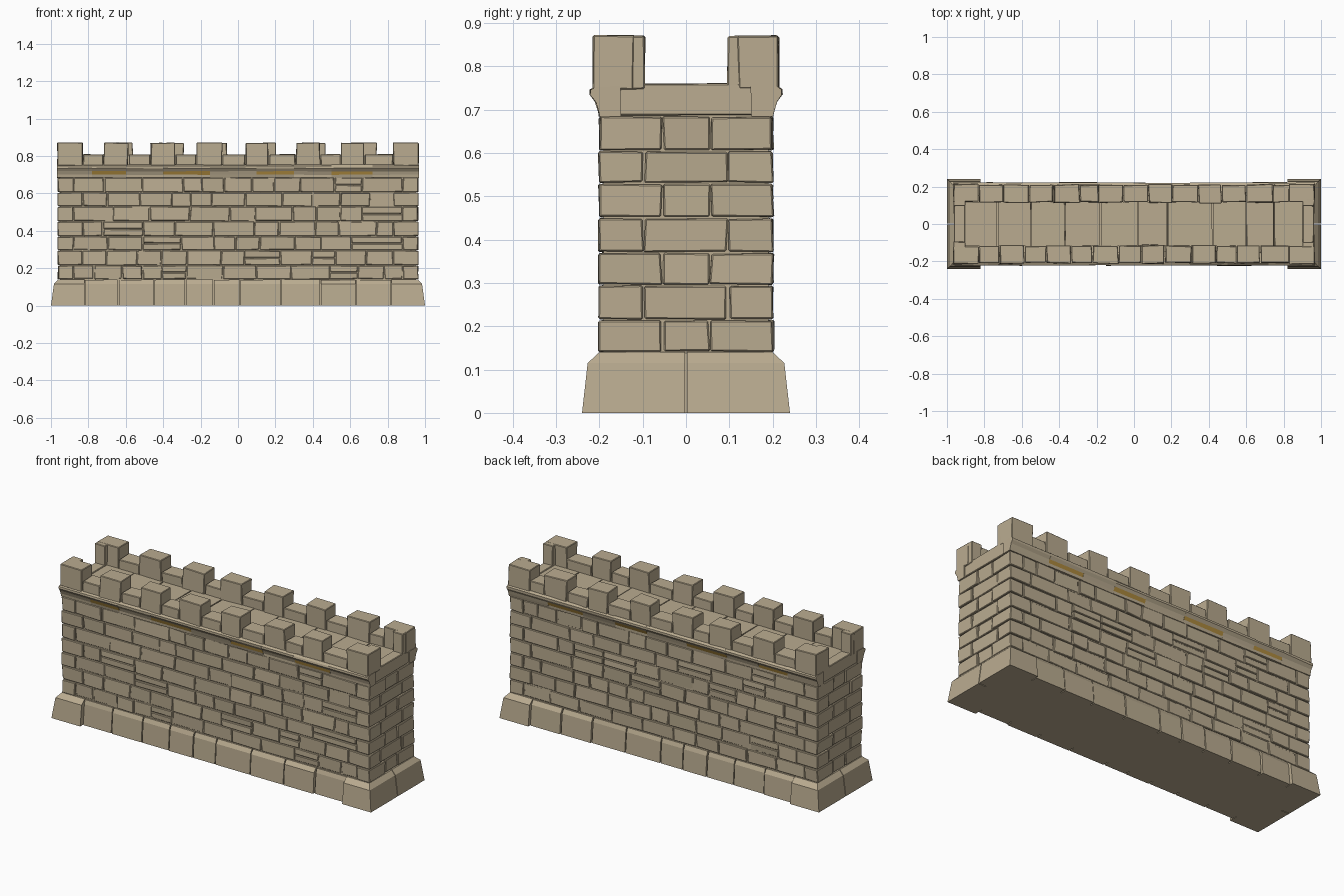
import bpy, bmesh, random
from mathutils import Vector

if "Cube" in bpy.data.objects:
    bpy.data.objects.remove(bpy.data.objects["Cube"])

random.seed(7)


def material(name, rgb):
    m = bpy.data.materials.new(name)
    m.diffuse_color = (*rgb, 1)
    m.use_nodes = True
    m.node_tree.nodes["Principled BSDF"].inputs["Base Color"].default_value = m.diffuse_color
    return m


stone = material("tan stone", (0.49, 0.41, 0.28))
ochre = material("ochre trim", (0.43, 0.26, 0.05))


def finish(bm, name, bevel=0.0):
    bmesh.ops.recalc_face_normals(bm, faces=bm.faces[:])
    me = bpy.data.meshes.new(name)
    bm.to_mesh(me)
    bm.free()
    ob = bpy.data.objects.new(name, me)
    bpy.context.collection.objects.link(ob)
    me.materials.append(stone)
    me.materials.append(ochre)
    if bevel:
        mod = ob.modifiers.new("chipped edges", 'BEVEL')
        mod.width = bevel
        mod.segments = 1
    return ob


def block(bm, x0, x1, y0, y1, z0, z1, jit=0.004, gap=0.002):
    """Roughly cut stone: a box with slightly shifted corners."""
    x0, x1 = sorted((x0, x1))
    y0, y1 = sorted((y0, y1))
    r = lambda: random.uniform(-jit, jit)
    vs = bmesh.ops.create_cube(bm, size=1)["verts"]
    for v in vs:
        c = v.co
        v.co = Vector(((x1 - gap if c.x > 0 else x0 + gap) + r(),
                       (y1 - gap if c.y > 0 else y0 + gap) + r(),
                       (z1 - gap if c.z > 0 else z0 + gap) + r() * 0.5))


def extrude_profile(bm, prof, x0, x1, side, jit=0.0, along='x', gold=()):
    """Sweep an (out, z) profile from x0 to x1; side mirrors it."""
    rings = []
    for t in (x0, x1):
        ring = []
        for i, (o, z) in enumerate(prof):
            j = random.uniform(-jit, jit) if z > 0.01 else 0
            o2 = side * (o + j)
            ring.append(bm.verts.new((t, o2, z + j * 0.5) if along == 'x' else (o2, t, z + j * 0.5)))
        rings.append(ring)
    n = len(prof)
    for i in range(n):
        k = (i + 1) % n
        f = bm.faces.new((rings[0][i], rings[0][k], rings[1][k], rings[1][i]))
        f.material_index = 1 if i in gold else 0
    bm.faces.new(rings[0])
    bm.faces.new(rings[1])


# solid core behind the stones
bm = bmesh.new()
block(bm, -0.952, 0.952, -0.19, 0.19, 0, 0.735, 0, 0)
finish(bm, "wall_core")

# sloped plinth course along the front and back
bm = bmesh.new()
cuts = [-0.82, -0.64, -0.45, -0.28, -0.13, 0.01, 0.23, 0.44, 0.63, 0.82]
for side in (-1, 1):
    for a, b in zip(cuts, cuts[1:]):
        o = random.uniform(0.215, 0.224)
        prof = [(0.1, 0), (o, 0), (o - 0.008, 0.115), (0.2, 0.138), (0.1, 0.138)]
        extrude_profile(bm, prof, a + 0.003, b - 0.003, side, 0.002)
finish(bm, "plinth_stones")

# large corner stones of the plinth
bm = bmesh.new()
for sx in (-1, 1):
    for sy in (-1, 1):
        rings = []
        for dx, dy, z in ((1.0, 0.24, 0), (0.984, 0.227, 0.115), (0.962, 0.2, 0.14)):
            rings.append([bm.verts.new((sx * x, sy * y, z)) for x, y in
                          ((0.82, 0.002), (dx, 0.002), (dx, dy), (0.82, dy))])
        for lo, hi in zip(rings, rings[1:]):
            for i in range(4):
                k = (i + 1) % 4
                bm.faces.new((lo[i], lo[k], hi[k], hi[i]))
        bm.faces.new(rings[0])
        bm.faces.new(rings[-1])
finish(bm, "plinth_corners")

# seven courses: corner quoins, end stones and face stones
levels = [0.14, 0.215, 0.295, 0.37, 0.45, 0.53, 0.605, 0.685]
quoins, ends, faces = bmesh.new(), bmesh.new(), bmesh.new()
for c, (z0, z1) in enumerate(zip(levels, levels[1:])):
    qx, qy = ((0.88, 0.055), (0.83, 0.097))[c % 2]
    for sx in (-1, 1):
        for sy in (-1, 1):
            block(quoins, sx * qx, sx * 0.965, sy * qy, sy * 0.202, z0, z1, 0.003)
        block(ends, sx * 0.88, sx * 0.961, -qy, qy, z0, z1, 0.003)
    for sy in (-1, 1):
        x = -qx
        while x < qx - 0.001:
            w = random.uniform(0.1, 0.22)
            nx = x + w if x + w < qx - 0.08 else qx
            out = random.uniform(0.195, 0.203)
            if random.random() < 0.12 and nx - x > 0.12:   # split into two thin stones
                zm = (z0 + z1) / 2
                block(faces, x, nx, sy * 0.15, sy * out, z0, zm, 0.003)
                block(faces, x, nx, sy * 0.15, sy * out, zm, z1, 0.003)
            else:
                block(faces, x, nx, sy * 0.15, sy * out, z0, z1, 0.004)
            x = nx
finish(quoins, "corner_quoins", 0.003)
finish(ends, "end_stones", 0.003)
finish(faces, "face_stones", 0.003)

# string course under the parapet, with stretches of ochre trim
bm = bmesh.new()
prof = [(0.15, 0.684), (0.2, 0.684), (0.203, 0.7), (0.209, 0.718),
        (0.221, 0.734), (0.221, 0.746), (0.208, 0.754), (0.15, 0.754)]
mc = [-0.968, -0.78, -0.6, -0.4, -0.15, 0.1, 0.3, 0.5, 0.72, 0.968]
for side in (-1, 1):
    for i, (a, b) in enumerate(zip(mc, mc[1:])):
        extrude_profile(bm, prof, a, b, side, 0.0025, gold=(2,) if i % 2 else ())
finish(bm, "string_course")

# sill stones across both ends
bm = bmesh.new()
for sx in (-1, 1):
    block(bm, sx * 0.9, sx * 0.964, -0.2, 0.2, 0.685, 0.762, 0.002)
finish(bm, "end_sills", 0.003)

# walkway slabs
bm = bmesh.new()
fl = [-0.91, -0.73, -0.55, -0.37, -0.18, 0.02, 0.18, 0.42, 0.6, 0.75, 0.91]
for a, b in zip(fl, fl[1:]):
    block(bm, a, b, -0.12, 0.12, 0.7, 0.757, 0.002)
finish(bm, "walkway_slabs")

# parapets: tall merlons alternating with low stones
merlons, lows = bmesh.new(), bmesh.new()
for sy, shift in ((-1, -0.02), (1, 0.015)):
    edge = -0.83
    for i in range(6):
        x = -0.71 + 0.257 * i + shift + random.uniform(-0.012, 0.012)
        w = random.uniform(0.125, 0.145)
        block(lows, edge, x, sy * 0.115, sy * 0.21, 0.745, 0.81, 0.003)
        block(merlons, x, x + w, sy * 0.112, sy * 0.213, 0.745, 0.872, 0.004)
        edge = x + w
    block(lows, edge, 0.83, sy * 0.115, sy * 0.21, 0.745, 0.81, 0.003)
    # corner merlons: an L of two stones, wrapping onto the end
    for sx in (-1, 1):
        block(merlons, sx * 0.828, sx * 0.967, sy * 0.118, sy * 0.215, 0.745, 0.873, 0.003)
        block(merlons, sx * 0.9, sx * 0.966, sy * 0.093, sy * 0.14, 0.745, 0.872, 0.002)
finish(merlons, "merlons", 0.003)
finish(lows, "parapet_stones", 0.003)
